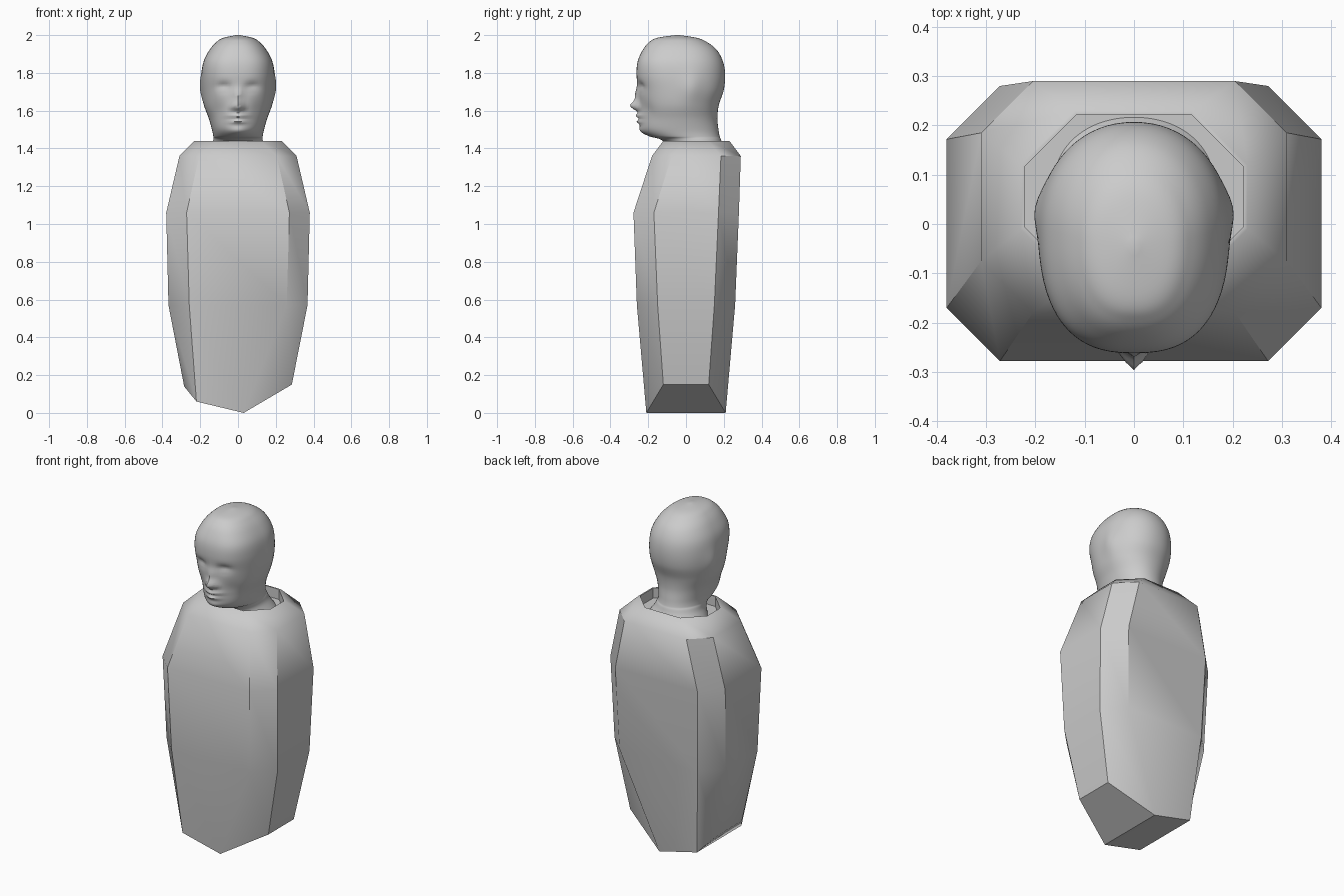
import bpy, bmesh, math

if "Cube" in bpy.data.objects:
    bpy.data.objects.remove(bpy.data.objects["Cube"])


def make_object(name, bm, angle):
    bmesh.ops.recalc_face_normals(bm, faces=bm.faces)
    mesh = bpy.data.meshes.new(name)
    bm.to_mesh(mesh)
    bm.free()
    obj = bpy.data.objects.new(name, mesh)
    bpy.context.collection.objects.link(obj)
    bpy.ops.object.select_all(action='DESELECT')
    obj.select_set(True)
    bpy.context.view_layer.objects.active = obj
    bpy.ops.object.shade_smooth_by_angle(angle=math.radians(angle))
    return obj


def loft(bm, rings):
    loops = [[bm.verts.new(p) for p in ring] for ring in rings]
    for a, b in zip(loops, loops[1:]):
        n = len(a)
        for i in range(n):
            bm.faces.new((a[i], a[(i + 1) % n], b[(i + 1) % n], b[i]))
    return loops


# Body: chamfered rectangular rings, closed by a slanted keel at the bottom
def octagon(z, w, yf, yb, c):
    return [(w - c, yf, z), (c - w, yf, z), (-w, yf + c, z), (-w, yb - c, z),
            (c - w, yb, z), (w - c, yb, z), (w, yb - c, z), (w, yf + c, z)]


keel = [(.03, -.21, 0), (-.22, -.21, .06), (-.285, -.12, .14), (-.285, .12, .14),
        (-.22, .21, .06), (.03, .21, 0), (.285, .12, .15), (.285, -.12, .15)]
body_rings = [keel] + [octagon(*r) for r in (
    (.57, .368, -.26, .26, .11),
    (1.06, .38, -.278, .28, .108),
    (1.36, .31, -.18, .29, .105),
    (1.44, .23, -.12, .23, .11),
    (1.44, .222, -.112, .222, .106),   # rim and recessed collar floor
    (1.38, .222, -.112, .222, .106))]
bm = bmesh.new()
loops = loft(bm, body_rings)
b = loops[0]
for quad in ((0, 5, 6, 7), (1, 4, 5, 0), (2, 3, 4, 1)):
    bm.faces.new([b[i] for i in quad])
bm.faces.new(loops[-1])
make_object("body_shell", bm, 40)

# Head and neck: z, front y, back y, half width, front squareness
keys = [
    (1.37, -.08, .222, .17, 2.0),
    (1.42, -.10, .195, .138, 2.0),
    (1.45, -.14, .184, .13, 2.0),
    (1.465, -.195, .178, .131, 2.0),
    (1.50, -.238, .172, .138, 2.0),
    (1.56, -.245, .166, .155, 2.0),
    (1.63, -.247, .174, .180, 2.1),
    (1.71, -.252, .200, .192, 2.3),
    (1.79, -.262, .207, .193, 2.5),
    (1.86, -.256, .196, .182, 2.6),
    (1.92, -.230, .164, .152, 2.5),
    (1.96, -.198, .116, .118, 2.4),
    (1.985, -.155, .06, .08, 2.2),
    (2.0, -.055, -.035, .008, 2.0)]

# Face bumps: x, z, width, height, outward amount
bumps = [
    (0, 1.625, .026, .026, .045),    # nose tip
    (0, 1.68, .022, .045, .020),     # nose bridge
    (.028, 1.615, .014, .014, .010),  # nostril
    (.075, 1.725, .035, .024, -.018),  # eye socket
    (.075, 1.715, .024, .012, .008),  # eyelid
    (0, 1.573, .045, .011, .022),    # upper lip
    (0, 1.542, .040, .010, .018),    # lower lip
    (0, 1.49, .045, .02, .010),      # chin
    (.10, 1.60, .035, .045, -.008)]  # cheek hollow


def spline(t):
    i = min(int(t), len(keys) - 2)
    f = t - i
    p = [keys[max(0, min(len(keys) - 1, i + k))] for k in (-1, 0, 1, 2)]
    return [.5 * (2 * q + (r - o) * f + (2 * o - 5 * q + 4 * r - s) * f * f
                  + (3 * q - o - 3 * r + s) * f ** 3) for o, q, r, s in zip(*p)]


def power(v, n):
    return math.copysign(abs(v) ** (2 / n), v)


def head_ring(t, count=72):
    z, yf, yb, w, n = spline(t)
    yc = yf + (yb - yf) * .54
    ring = []
    for k in range(count):
        a = 2 * math.pi * k / count
        s, c = math.sin(a), math.cos(a)
        e = n if s < 0 else 2.1
        x = w * power(c, e)
        y = yc + power(s, e) * (yb - yc if s > 0 else yc - yf)
        if s < 0:
            for bx, bz, bw, bh, amount in bumps:
                y -= amount * math.exp(-((abs(x) - bx) / bw) ** 2 - ((z - bz) / bh) ** 2)
        # ear swelling
        x += math.copysign(.011, c) * abs(c) * math.exp(-((y - .03) / .05) ** 2 - ((z - 1.72) / .07) ** 2)
        ring.append((x, y, z))
    return ring


bm = bmesh.new()
steps = 7 * (len(keys) - 1)
loops = loft(bm, [head_ring(i / 7) for i in range(steps + 1)])
bm.faces.new(loops[0])
bm.faces.new(loops[-1])
make_object("head", bm, 60)
